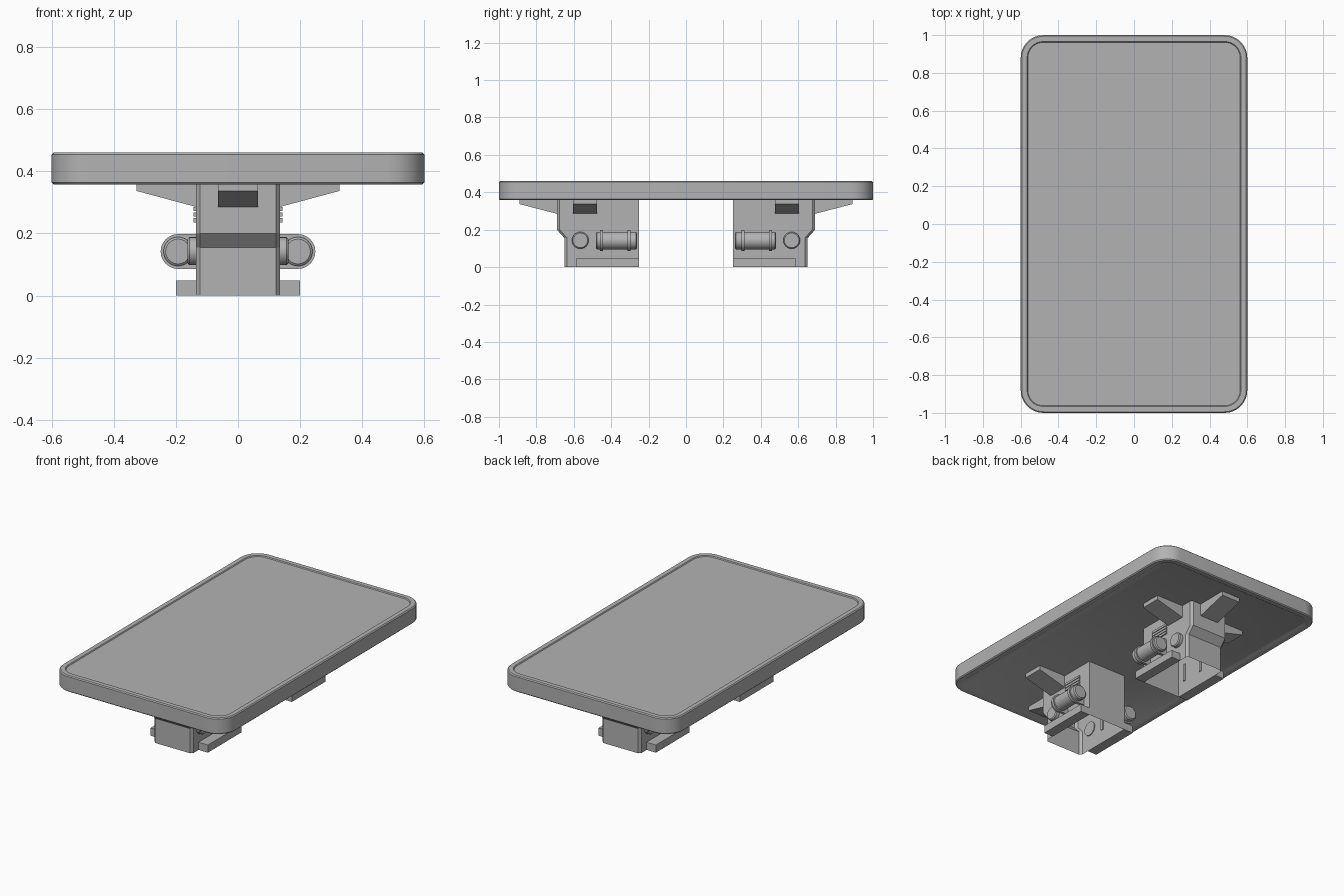
import bpy, bmesh, math
from mathutils import Matrix, Vector

if "Cube" in bpy.data.objects:
    bpy.data.objects.remove(bpy.data.objects["Cube"], do_unlink=True)

grey = bpy.data.materials.new("plain_grey")
grey.use_nodes = True
colour = (0.45, 0.45, 0.45, 1)
grey.diffuse_color = colour
grey.node_tree.nodes["Principled BSDF"].inputs["Base Color"].default_value = colour


def finish(bm, name, smooth=False):
    bmesh.ops.recalc_face_normals(bm, faces=bm.faces)
    mesh = bpy.data.meshes.new(name)
    bm.to_mesh(mesh)
    bm.free()
    mesh.materials.append(grey)
    obj = bpy.data.objects.new(name, mesh)
    bpy.context.collection.objects.link(obj)
    if smooth:
        bpy.ops.object.select_all(action="DESELECT")
        obj.select_set(True)
        bpy.context.view_layer.objects.active = obj
        bpy.ops.object.shade_smooth_by_angle(angle=math.radians(35))
    return obj


def loft(name, rings, cap_start=True, cap_end=True, smooth=False):
    bm = bmesh.new()
    loops = [[bm.verts.new(p) for p in ring] for ring in rings]
    n = len(loops[0])
    for a, b in zip(loops, loops[1:]):
        for i in range(n):
            j = (i + 1) % n
            bm.faces.new((a[i], a[j], b[j], b[i]))
    if cap_start:
        bm.faces.new(loops[0])
    if cap_end:
        bm.faces.new(loops[-1])
    return finish(bm, name, smooth)


def box(name, low, high):
    bm = bmesh.new()
    size = Vector(high) - Vector(low)
    centre = (Vector(high) + Vector(low)) / 2
    bmesh.ops.create_cube(bm, size=1, matrix=Matrix.Translation(centre) @ Matrix.Diagonal((*size, 1)))
    return finish(bm, name)


def rounded_rectangle(inset, z, radius=0.12, steps=8):
    r = radius - inset
    points = []
    for k, (sx, sy) in enumerate([(1, 1), (-1, 1), (-1, -1), (1, -1)]):
        for s in range(steps + 1):
            a = math.pi / 2 * (k + s / steps)
            points.append((sx * (0.6 - radius) + r * math.cos(a),
                           sy * (1 - radius) + r * math.sin(a), z))
    return points


def lathe_y(name, x, z, profile, sides=24):
    rings = [[(x + r * math.cos(2 * math.pi * i / sides), y,
               z + r * math.sin(2 * math.pi * i / sides)) for i in range(sides)]
             for y, r in profile]
    return loft(name, rings, smooth=True)


# Tabletop with a raised rim above and below
steps = [(0.045, 0.364), (0.035, 0.358), (0.006, 0.358), (0, 0.364),
         (0, 0.454), (0.006, 0.46), (0.034, 0.46), (0.038, 0.454), (0.045, 0.454)]
loft("tabletop", [rounded_rectangle(i, z) for i, z in steps], smooth=True)


def pedestal(end, s):
    # Hollow body, open below, with chamfered outer corners
    rings = []
    for z, y in [(0, 0.65), (0.155, 0.65), (0.2, 0.69), (0.364, 0.69)]:
        rings.append([(0.135, s * 0.25, z), (0.135, s * (y - 0.015), z), (0.122, s * y, z),
                      (-0.122, s * y, z), (-0.135, s * (y - 0.015), z), (-0.135, s * 0.25, z)])
    loft(end + "_pedestal_body", rings, cap_start=False)

    # Tapered brackets under the tabletop: sideways pair and outer one
    taper = [(0, 0.285), (0.2, 0.337), (0.2, 0.364), (0, 0.364)]
    loft(end + "_outer_bracket",
         [[(x, s * (0.69 + d), z) for d, z in taper] for x in (-0.065, 0.065)])

    for side, m in (("left", 1), ("right", -1)):
        name = end + "_" + side
        loft(name + "_bracket",
             [[(m * (0.133 + d * 0.97), s * y, z) for d, z in taper] for y in (0.475, 0.605)])
        # Foot rail
        xs = sorted((m * 0.135, m * 0.2))
        ys = sorted((s * 0.25, s * 0.585))
        box(name + "_foot_rail", (xs[0], ys[0], 0), (xs[1], ys[1], 0.048))
        # Canister along the side
        lathe_y(name + "_canister", m * 0.193, 0.142,
                [(s * y, r) for y, r in [(0.262, 0.04), (0.268, 0.047), (0.475, 0.047), (0.481, 0.04)]])
        # Clamps holding the canister to the body
        for label, y in (("inner", 0.305), ("outer", 0.452)):
            arc = [(m * (0.193 + 0.056 * math.cos(a)), 0.142 + 0.056 * math.sin(a))
                   for a in [math.pi * (k / 12 - 0.5) for k in range(13)]]
            outline = [(m * 0.13, 0.086)] + arc + [(m * 0.13, 0.198)]
            loft(name + "_" + label + "_clamp",
                 [[(x, s * (y + d), z) for x, z in outline] for d in (-0.009, 0.009)], smooth=True)
        # Round side knob
        knob = []
        for x, r in [(0.13, 0.045), (0.156, 0.045), (0.162, 0.039)]:
            knob.append([(m * x, s * 0.565 + r * math.cos(math.pi * i / 12),
                          0.143 + r * math.sin(math.pi * i / 12)) for i in range(24)])
        loft(name + "_knob", knob, smooth=True)
        # Vent slats
        xs = sorted((m * 0.13, m * 0.143))
        ys = sorted((s * 0.335, s * 0.463))
        for k in range(4):
            z = 0.236 + k * 0.018
            box(name + "_vent_slat_" + str(k + 1), (xs[0], ys[0], z), (xs[1], ys[1], z + 0.014))


pedestal("front", -1)
pedestal("back", 1)
